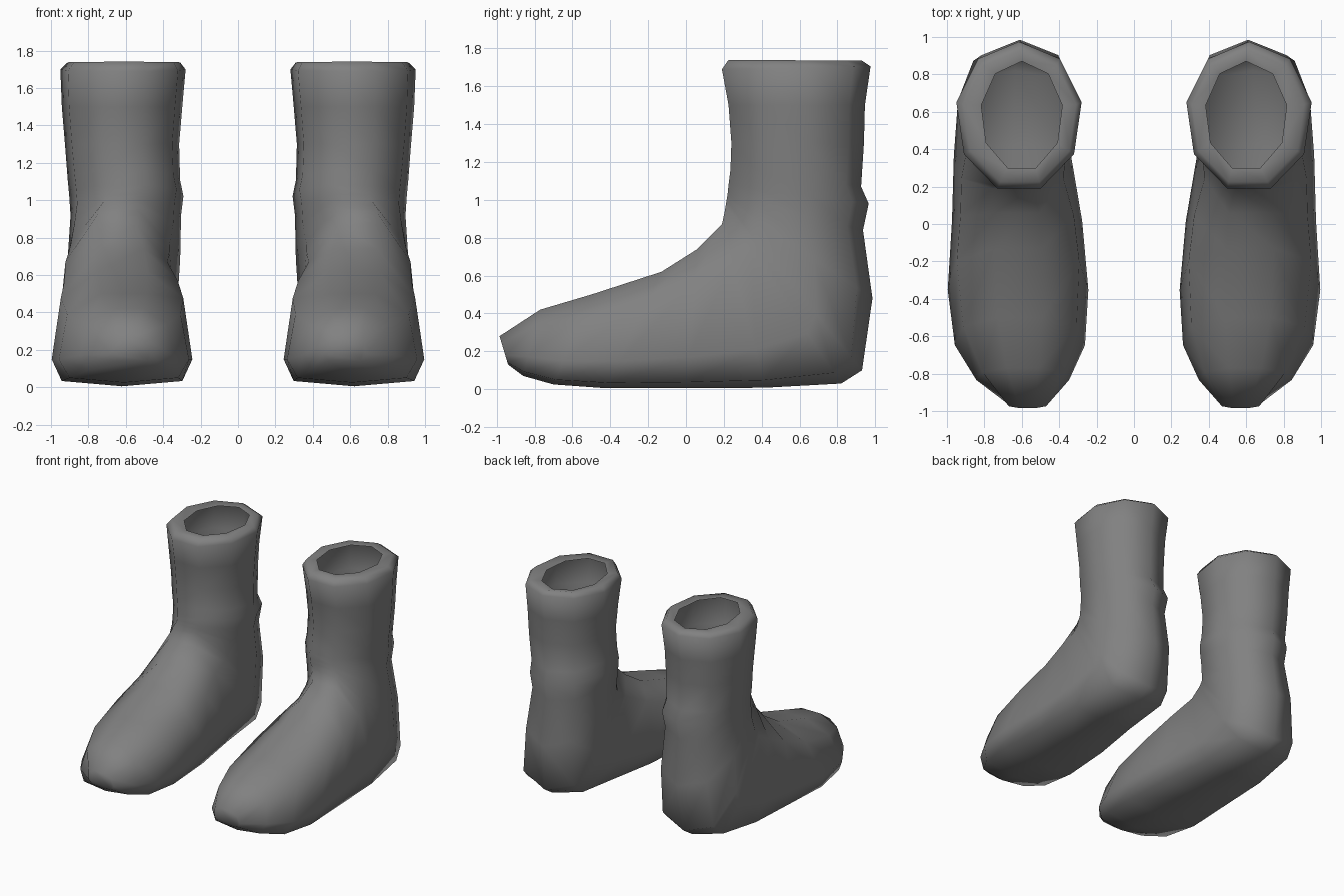
import bpy, bmesh
from math import sin, cos, pi
from mathutils import Vector

cube = bpy.data.objects.get("Cube")
if cube:
    bpy.data.objects.remove(cube)

SIDES = 9

grey = bpy.data.materials.new("boot grey")
grey.use_nodes = True
colour = (0.22, 0.22, 0.22, 1)
grey.diffuse_color = colour
grey.node_tree.nodes["Principled BSDF"].inputs["Base Color"].default_value = colour

# Cross-sections from toe to cuff:
# instep y, z; sole or heel y, z; centre x; half width; squareness of sole side
SECTIONS = [
    (-.985, .28, -.94, .13, .57, .115, .6),
    (-.77, .42, -.86, .07, .595, .25, .5),
    (-.50, .50, -.70, .025, .61, .35, .42),
    (-.13, .62, -.42, .005, .62, .378, .36),
    (.06, .74, 0, .005, .625, .35, .34),
    (.19, .87, .42, .008, .65, .315, .36),
    (.205, .94, .82, .03, .635, .31, .5),
    (.21, .97, .93, .10, .63, .305, .65),
    (.215, 1.0, .985, .48, .61, .305, .9),
    (.22, 1.03, .935, .84, .60, .30, 1),
    (.225, 1.08, .965, .98, .597, .31, 1),
    (.235, 1.16, .925, 1.07, .61, .305, 1),
    (.24, 1.3, .94, 1.3, .62, .31, 1),
    (.225, 1.5, .945, 1.5, .62, .327, 1),
    (.19, 1.69, .975, 1.705, .615, .34, 1),
    (.225, 1.74, .93, 1.735, .61, .305, 1),
    # rolled rim ending in an open lip
    (.30, 1.735, .87, 1.725, .60, .22, 1),
]


def section(bm, ty, tz, by, bz, xc, half, square):
    """Ring spanning an upper and a lower profile point, with one point at the lower end."""
    top, bottom = Vector((xc, ty, tz)), Vector((xc, by, bz))
    centre, axis = (top + bottom) / 2, (bottom - top) / 2
    ring = []
    for i in range(SIDES):
        a = 2 * pi * i / SIDES
        c, s = cos(a), sin(a)
        p = square if c > 0 else 1
        reach = c ** p if c > 0 else c / cos(pi / SIDES)
        pos = centre + axis * reach
        side = abs(s) ** p * half
        pos.x += side if s > 0 else -side
        ring.append(bm.verts.new(pos))
    return ring


# Boot skin lofted through the sections
bm = bmesh.new()
rings = [section(bm, *s) for s in SECTIONS]
for r0, r1 in zip(rings, rings[1:]):
    for i in range(SIDES):
        j = (i + 1) % SIDES
        bm.faces.new((r0[i], r0[j], r1[j], r1[i]))
bm.faces.new(rings[0])
bmesh.ops.recalc_face_normals(bm, faces=bm.faces[:])
for f in bm.faces:
    f.smooth = True
mesh = bpy.data.meshes.new("boots")
bm.to_mesh(mesh)
bm.free()
mesh.materials.append(grey)
boots = bpy.data.objects.new("pair_of_boots", mesh)
bpy.context.collection.objects.link(boots)

# Matching boot on the other side
mirror = boots.modifiers.new("mirror", 'MIRROR')
mirror.use_axis[0] = True
